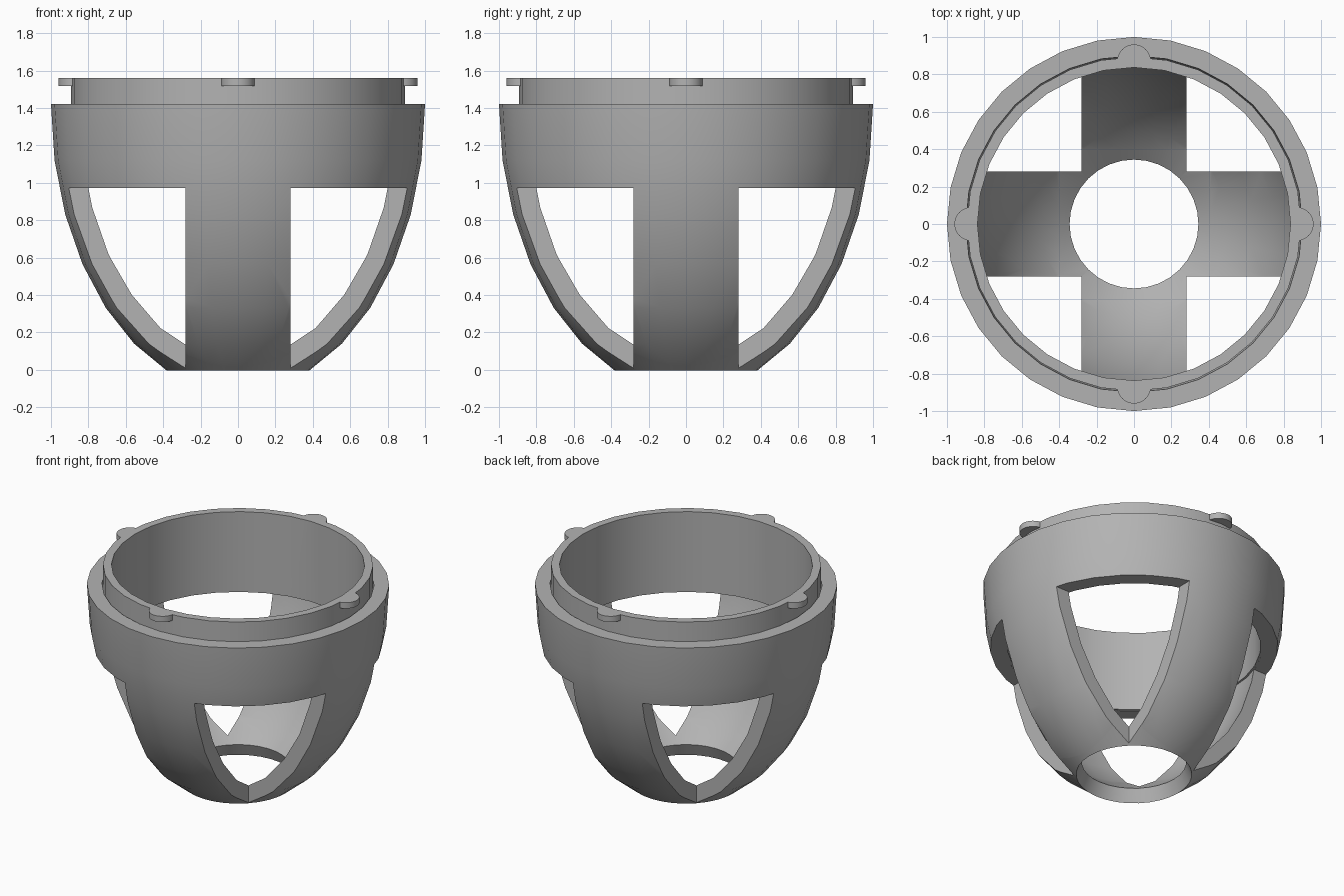
import bpy, bmesh, math
from mathutils import Matrix, Vector

cube = bpy.data.objects.get("Cube")
if cube:
    bpy.data.objects.remove(cube, do_unlink=True)

SEG = 32
RIM_Z, TOP_Z, WINDOW_Z = 1.42, 1.56, 0.972
LEG_HALF = 0.28

grey = bpy.data.materials.new("plain grey")
grey.use_nodes = True
colour = (0.45, 0.45, 0.45, 1)
grey.diffuse_color = colour
grey.node_tree.nodes["Principled BSDF"].inputs["Base Color"].default_value = colour


def make_object(name, bm):
    bmesh.ops.recalc_face_normals(bm, faces=bm.faces)
    mesh = bpy.data.meshes.new(name)
    bm.to_mesh(mesh)
    bm.free()
    mesh.materials.append(grey)
    obj = bpy.data.objects.new(name, mesh)
    bpy.context.collection.objects.link(obj)
    return obj


def box(name, low, high):
    low, high = Vector(low), Vector(high)
    bm = bmesh.new()
    bmesh.ops.create_cube(bm, size=1, matrix=Matrix.Translation((low + high) / 2)
                          @ Matrix.Diagonal((high - low).to_4d()))
    return make_object(name, bm)


def cylinder(name, radius, z0, z1, x=0, y=0):
    bm = bmesh.new()
    bmesh.ops.create_cone(bm, cap_ends=True, segments=SEG, radius1=radius, radius2=radius,
                          depth=z1 - z0, matrix=Matrix.Translation((x, y, (z0 + z1) / 2)))
    return make_object(name, bm)


def combine(target, tool, operation):
    """Apply a boolean and remove the tool object."""
    mod = target.modifiers.new(operation.lower(), "BOOLEAN")
    mod.operation, mod.object, mod.solver = operation, tool, "EXACT"
    bpy.context.view_layer.objects.active = target
    bpy.ops.object.modifier_apply(modifier=mod.name)
    bpy.data.objects.remove(tool, do_unlink=True)


def smooth(obj):
    bpy.ops.object.select_all(action="DESELECT")
    obj.select_set(True)
    bpy.context.view_layer.objects.active = obj
    bpy.ops.object.shade_smooth_by_angle(angle=math.radians(30))


# Bowl: thick lower half of a stretched sphere, open at the bottom
def arc(radius, depth):
    angles = [i * math.pi / 16 for i in range(7)]
    return [(radius * math.cos(a), 0, RIM_Z - depth * math.sin(a)) for a in angles]


bm = bmesh.new()
verts = [bm.verts.new(p) for p in arc(1, 1.54) + arc(0.9, 1.44)[::-1]]
edges = [bm.edges.new((v, verts[i - 1])) for i, v in enumerate(verts)]
bmesh.ops.spin(bm, geom=verts + edges, cent=(0, 0, 0), axis=(0, 0, 1),
               angle=math.tau, steps=SEG, use_merge=True)
bmesh.ops.remove_doubles(bm, verts=bm.verts, dist=0.0001)
bowl = make_object("bowl_with_legs", bm)

# Corner windows leave four straight-sided legs
for sx in (-1, 1):
    for sy in (-1, 1):
        xs = sorted((sx * LEG_HALF, sx * 1.2))
        ys = sorted((sy * LEG_HALF, sy * 1.2))
        combine(bowl, box("window_cutter", (xs[0], ys[0], -0.5), (xs[1], ys[1], WINDOW_Z)),
                "DIFFERENCE")

# Square opening trims the leg tips
combine(bowl, box("opening_cutter", (-0.4, -0.4, -0.5), (0.41, 0.4, 0.8)), "DIFFERENCE")
smooth(bowl)

# Raised collar with four round locking tabs, bored through
collar = cylinder("collar_with_tabs", 0.893, WINDOW_Z + 0.002, TOP_Z)
for i in range(4):
    a = i * math.pi / 2
    combine(collar, cylinder("tab", 0.09, 1.517, TOP_Z, 0.87 * math.cos(a), 0.87 * math.sin(a)),
            "UNION")
combine(collar, cylinder("bore_cutter", 0.837, 0.5, 2), "DIFFERENCE")
smooth(collar)
